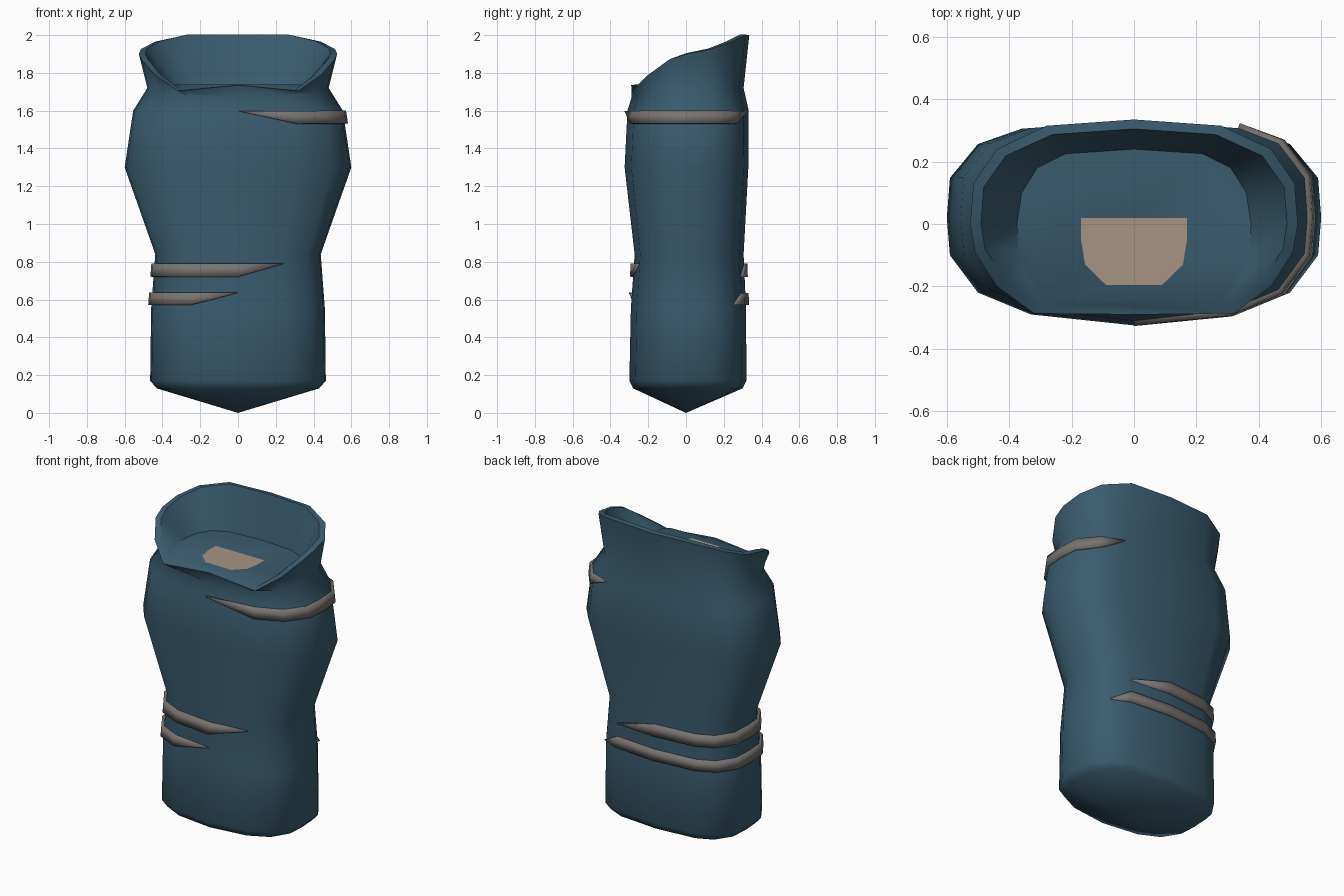
import bpy, bmesh, math

cube = bpy.data.objects.get("Cube")
if cube:
    bpy.data.objects.remove(cube, do_unlink=True)


def material(name, color):
    m = bpy.data.materials.new(name)
    m.use_nodes = True
    m.diffuse_color = (*color, 1)
    m.node_tree.nodes["Principled BSDF"].inputs["Base Color"].default_value = (*color, 1)
    m.node_tree.nodes["Principled BSDF"].inputs["Roughness"].default_value = 0.8
    return m


blue = material("slate_blue_cloth", (0.042, 0.106, 0.158))
grey = material("grey_strap", (0.185, 0.172, 0.165))
skin = material("skin", (0.39, 0.295, 0.235))


def finish(name, bm, mat, angle=None):
    bmesh.ops.recalc_face_normals(bm, faces=bm.faces)
    me = bpy.data.meshes.new(name)
    bm.to_mesh(me)
    bm.free()
    me.materials.append(mat)
    ob = bpy.data.objects.new(name, me)
    bpy.context.collection.objects.link(ob)
    if angle:
        bpy.ops.object.select_all(action="DESELECT")
        ob.select_set(True)
        bpy.context.view_layer.objects.active = ob
        bpy.ops.object.shade_smooth_by_angle(angle=math.radians(angle))
    return ob


def mirrored(half):
    """Complete a back-to-front half outline into a closed loop."""
    return half + [(-p[0], *p[1:]) for p in half[-2:0:-1]]


# Widest body outline, from back centre round the left side to front centre
OUTLINE = mirrored([(0, .335), (.36, .31), (.5, .26), (.59, .15), (.6, .02),
                    (.59, -.1), (.5, -.22), (.33, -.29), (0, -.325)])
# Body levels: height, half width, back depth, front depth
LEVELS = [(.13, .43, .30, .28), (.17, .465, .32, .3), (.55, .46, .318, .292),
          (.84, .438, .305, .272), (1.3, .6, .33, .325), (1.6, .555, .332, .31)]


def ring(z, w, back, front):
    return [(x * w / .6, y * (back / .335 if y > 0 else front / .325), z)
            for x, y in OUTLINE]


def ring_at(z):
    """Body outline at any height between two levels."""
    for a, b in zip(LEVELS, LEVELS[1:]):
        if a[0] <= z <= b[0]:
            t = (z - a[0]) / (b[0] - a[0])
            return ring(*[p + (q - p) * t for p, q in zip(a, b)])


# Collar: neck crease, outer rim, inner rim and floor edge
crease = [(x, y, 1.72 if y > -.08 else 1.72 + (y + .08) * .24)
          for x, y, z in ring(1.72, .48, .305, .288)]
rim = mirrored([(0, .335, 2), (.28, .315, 2), (.44, .24, 1.965), (.515, .13, 1.925),
                (.525, 0, 1.9), (.51, -.09, 1.87), (.44, -.2, 1.79),
                (.32, -.287, 1.705), (0, -.29, 1.735)])
inner = [(x * .935, y * .91, z + .004) for x, y, z in rim]
FLOOR_Z = 1.738
floor = mirrored([(x, y, FLOOR_Z) for x, y in
                  [(0, .24), (.22, .225), (.31, .18), (.36, .1), (.375, 0),
                   (.37, -.09), (.35, -.17), (.28, -.245), (0, -.255)]])

bm = bmesh.new()
loops = [[bm.verts.new(p) for p in pts]
         for pts in [ring(*l) for l in LEVELS] + [crease, rim, inner, floor]]
n = len(OUTLINE)
for lo, hi in zip(loops, loops[1:]):
    for i in range(n):
        j = (i + 1) % n
        bm.faces.new((lo[i], lo[j], hi[j], hi[i]))
tip = bm.verts.new((0, 0, 0))
for i in range(n):
    bm.faces.new((tip, loops[0][(i + 1) % n], loops[0][i]))
bm.faces.new(loops[-1])
finish("torso_garment", bm, blue, 50)

# Skin patch at the base of the neck opening
bm = bmesh.new()
side = [(.17, .02), (.17, -.05), (.157, -.13), (.09, -.195)]
patch = side + [(-x, y) for x, y in reversed(side)]
bm.faces.new([bm.verts.new((x, y, FLOOR_Z + .003)) for x, y in patch])
finish("neck_patch", bm, skin)


def strap(name, z0, z1, start, stop, end_on_top):
    """Raised strap with tapered ends; columns follow the body outline."""
    bm = bmesh.new()
    low, high = ring_at(z0), ring_at(z1)
    step = 1 if stop > start else -1
    cols = [(bm.verts.new(low[i % n]), bm.verts.new(high[i % n]))
            for i in range(start + step, stop, step)]
    for (a, b), (c, d) in zip(cols, cols[1:]):
        bm.faces.new((a, c, d, b))
    first = bm.verts.new(high[start % n])
    last = bm.verts.new((high if end_on_top else low)[stop % n])
    bm.faces.new((first, cols[0][0], cols[0][1]))
    bm.faces.new((cols[-1][0], last, cols[-1][1]))
    ob = finish(name, bm, grey, 30)
    mod = ob.modifiers.new("thickness", "SOLIDIFY")
    mod.thickness = .034
    mod.offset = 0


strap("shoulder_strap", 1.53, 1.598, 8, 1, True)
strap("upper_waist_strap", .72, .79, 7, 17, False)
strap("lower_waist_strap", .57, .635, 8, 18, False)
